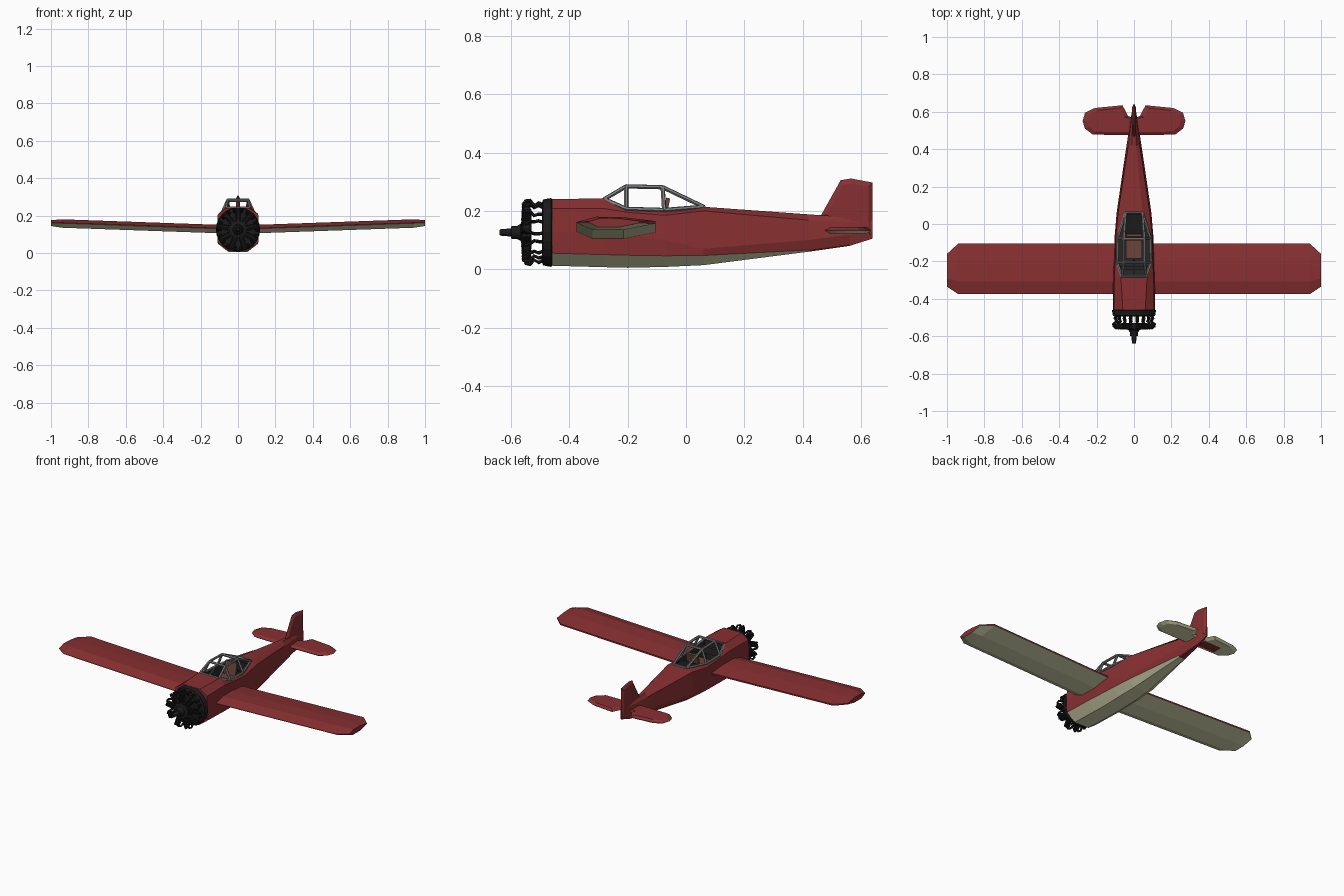
import bpy, bmesh, math
from mathutils import Vector

if "Cube" in bpy.data.objects:
    bpy.data.objects.remove(bpy.data.objects["Cube"], do_unlink=True)


def material(name, r, g, b):
    m = bpy.data.materials.new(name)
    m.use_nodes = True
    m.diffuse_color = (r, g, b, 1)
    node = next(n for n in m.node_tree.nodes if n.type == 'BSDF_PRINCIPLED')
    node.inputs["Base Color"].default_value = (r, g, b, 1)
    return m


RED = material("dark red paint", .245, .029, .031)
CREAM = material("olive cream paint", .7, .7, .45)
BLACK = material("engine black", .011, .011, .011)
GRAY = material("frame gray", .22, .22, .225)
DARK = material("cockpit dark", .02, .02, .021)
BROWN = material("seat brown", .145, .058, .04)


def finish(name, bm, mats, rule=None, recalc=True):
    if recalc:
        bmesh.ops.recalc_face_normals(bm, faces=bm.faces)
    bm.normal_update()
    if rule:
        for f in bm.faces:
            f.material_index = rule(f)
    me = bpy.data.meshes.new(name)
    bm.to_mesh(me)
    bm.free()
    for m in mats:
        me.materials.append(m)
    ob = bpy.data.objects.new(name, me)
    bpy.context.collection.objects.link(ob)
    return ob


def loft(bm, rings, caps=True, closed=True):
    vs = [[bm.verts.new(p) for p in ring] for ring in rings]
    n = len(vs[0])
    for a, b in zip(vs, vs[1:]):
        for i in range(n if closed else n - 1):
            j = (i + 1) % n
            bm.faces.new((a[i], a[j], b[j], b[i]))
    if caps:
        bm.faces.new(vs[0])
        bm.faces.new(vs[-1])


def tube(bm, points, radius, sides=6):
    pts = [Vector(p) for p in points]
    rings = []
    for i, p in enumerate(pts):
        d = (pts[min(i + 1, len(pts) - 1)] - pts[max(i - 1, 0)]).normalized()
        u = d.orthogonal().normalized() if i == 0 else (u - d * u.dot(d)).normalized()
        w = d.cross(u)
        rings.append([p + radius * (u * math.cos(t) + w * math.sin(t))
                      for t in (math.tau * k / sides for k in range(sides))])
    loft(bm, rings)


def lathe(bm, profile, z, sides=24):
    # Round body along y from (y, radius) pairs
    loft(bm, [[(r * math.cos(math.tau * k / sides), y, z + r * math.sin(math.tau * k / sides))
               for k in range(sides)] for y, r in profile])


def box(bm, centre, size, tilt=0):
    cube = bmesh.ops.create_cube(bm, size=1)["verts"]
    c, s = math.cos(tilt), math.sin(tilt)
    for v in cube:
        x, y, z = (v.co[i] * size[i] for i in range(3))
        v.co = Vector(centre) + Vector((x, y * c - z * s, y * s + z * c))


# Fuselage: y, then half width and height from belly to spine
SECTIONS = [
    (-.46, (.05, .012), (.108, .055), (.113, .13), (.108, .208), (.06, .24)),
    (-.28, (.05, .007), (.108, .05), (.112, .13), (.105, .208), (.07, .243)),
    (-.2, (.05, .005), (.105, .048), (.11, .12), (.1, .195), (.088, .207)),
    (-.07, (.05, .008), (.1, .046), (.104, .1), (.098, .185), (.085, .2)),
    (.06, (.045, .014), (.09, .047), (.093, .07), (.085, .2), (.045, .214)),
    (.42, (.018, .06), (.027, .066), (.04, .1), (.03, .168), (.012, .188)),
    (.56, (.008, .08), (.01, .085), (.018, .118), (.014, .16), (.006, .178)),
    (.64, (.003, .105), (.003, .108), (.005, .13), (.005, .155), (.002, .17)),
]
bm = bmesh.new()
loft(bm, [[(x, s[0], z) for x, z in s[1:]] + [(-x, s[0], z) for x, z in reversed(s[1:])]
          for s in SECTIONS])
bmesh.ops.recalc_face_normals(bm, faces=bm.faces)
hole = [f for f in bm.faces if f.normal.z > .6 and -.28 < f.calc_center_median().y < .06
        and abs(f.calc_center_median().x) < .01]
bmesh.ops.delete(bm, geom=hole, context='FACES_ONLY')


def belly(f):
    c = f.calc_center_median()
    return int(c.z < .05 and c.y < .4 and abs(f.normal.y) < .9)


finish("fuselage", bm, [RED, CREAM], belly)

# Cockpit tub, seat and deck
bm = bmesh.new()
loft(bm, [[(s[5][0], s[0], s[5][1]), (s[5][0] * .95, s[0], .12),
           (-s[5][0] * .95, s[0], .12), (-s[5][0], s[0], s[5][1])]
          for s in SECTIONS[1:5]], closed=False)
finish("cockpit_tub", bm, [DARK], recalc=False)
bm = bmesh.new()
box(bm, (0, -.135, .155), (.085, .1, .03))
box(bm, (0, -.072, .19), (.08, .014, .11), -.2)
finish("seat", bm, [BROWN])
bm = bmesh.new()
box(bm, (0, -.235, .2), (.15, .02, .04))
tube(bm, [(0, -.2, .13), (0, -.19, .2)], .005)
finish("instrument_panel", bm, [DARK])
bm = bmesh.new()
box(bm, (0, 0, .19), (.12, .1, .012))
finish("rear_deck", bm, [BLACK])

# Canopy frame
bm = bmesh.new()
for s in (-1, 1):
    nose, front, rear, tail = ((s * .065, -.28, .24), (s * .055, -.205, .284),
                               (s * .055, -.08, .281), (s * .045, .06, .214))
    sill_a, sill_b = (s * .09, -.205, .207), (s * .087, -.075, .203)
    for a, b in ((nose, front), (front, rear), (rear, tail), (front, sill_a),
                 (rear, sill_b), (nose, sill_a), (sill_a, sill_b), (sill_b, tail)):
        tube(bm, (a, b), .0075)
for y, z, w in ((-.28, .24, .065), (-.205, .284, .055), (-.08, .281, .055), (.06, .214, .045)):
    tube(bm, [(-w, y, z), (w, y, z)], .0075)
tube(bm, [(0, -.28, .24), (0, -.205, .284)], .004)
finish("canopy_frame", bm, [GRAY])


# Wings: faceted section, lifted towards the tip
def wing_ring(side, x, lead, trail, z, fat):
    shape = [(0, 0), (.25, .018), (.6, .016), (1, .003),
             (1, -.006), (.6, -.027), (.2, -.027), (0, -.003)]
    return [(side * x, lead + (trail - lead) * t, z + h * fat) for t, h in shape]


for label, side in (("left", 1), ("right", -1)):
    bm = bmesh.new()
    loft(bm, [wing_ring(side, .085, -.375, -.105, .132, 1),
              wing_ring(side, .94, -.375, -.105, .162, 1),
              wing_ring(side, 1, -.335, -.16, .163, .7)])
    finish(label + "_wing", bm, [RED, CREAM], lambda f: int(f.normal.z < -.1))


# Tail surfaces: outline with bevelled faces on both sides
def lens(name, outline, place, thick, mats, rule=None):
    cu = sum(p[0] for p in outline) / len(outline)
    cv = sum(p[1] for p in outline) / len(outline)
    bm = bmesh.new()
    loft(bm, [[place(cu + (u - cu) * k, cv + (v - cv) * k, h) for u, v in outline]
              for k, h in ((.8, -thick), (1, 0), (.8, thick))])
    finish(name, bm, mats, rule)


PLANE = [(0, .475), (.22, .478), (.262, .51), (.275, .55), (.262, .595),
         (.21, .62), (.062, .635), (.03, .575), (0, .57)]
for label, side in (("left", 1), ("right", -1)):
    lens(label + "_tailplane", PLANE, lambda u, v, h: (side * u, v, .133 + h), .011,
         [RED, CREAM], lambda f: int(f.normal.z < -.05))
bm = bmesh.new()
box(bm, (-.105, .535, .1215), (.12, .06, .002))
finish("right_tailplane_underside_patch", bm, [RED])
FIN = [(.46, .18), (.53, .305), (.565, .311), (.64, .297), (.64, .105), (.57, .13)]
lens("tail_fin", FIN, lambda u, v, h: (h, u, v), .01, [RED])

# Radial engine
HUB = .126
bm = bmesh.new()
lathe(bm, [(-.494, .1), (-.49, .113), (-.462, .118), (-.458, .112)], HUB)
finish("engine_firewall", bm, [BLACK])
bm = bmesh.new()
lathe(bm, [(-.567, .03), (-.56, .05), (-.535, .05), (-.53, .035)], HUB, 18)
finish("crankcase", bm, [BLACK])
bm = bmesh.new()
lathe(bm, [(-.64, .008), (-.635, .011), (-.6, .014), (-.598, .022), (-.58, .022),
           (-.565, .03)], HUB, 12)
finish("propeller_shaft", bm, [BLACK])


def polar(angle, r, y):
    return (r * math.sin(angle), y, HUB + r * math.cos(angle))


cylinders, pipes = bmesh.new(), bmesh.new()
for k in range(9):
    a = math.tau * k / 9
    tube(cylinders, [polar(a, .04, -.546), polar(a, .106, -.546)], .012, 8)
    for i in range(5):
        r = .055 + .01 * i
        tube(cylinders, [polar(a, r, -.546), polar(a, r + .004, -.546)], .017, 8)
    for s in (-1, 1):
        tube(pipes, [polar(a + s * .1, .108, -.552), polar(a + s * .17, .112, -.535),
                     polar(a + s * .22, .095, -.52), polar(a + s * .22, .104, -.505),
                     polar(a + s * .18, .095, -.485)], .006)
        tube(pipes, [polar(a + s * .25, .045, -.562), polar(a + s * .1, .104, -.558)], .003)
finish("engine_cylinders", cylinders, [BLACK])
finish("exhaust_pipes", pipes, [BLACK])
for name in ("exhaust_pipes", "crankcase", "propeller_shaft", "canopy_frame"):
    bpy.ops.object.select_all(action='DESELECT')
    ob = bpy.data.objects[name]
    ob.select_set(True)
    bpy.context.view_layer.objects.active = ob
    bpy.ops.object.shade_smooth_by_angle()
